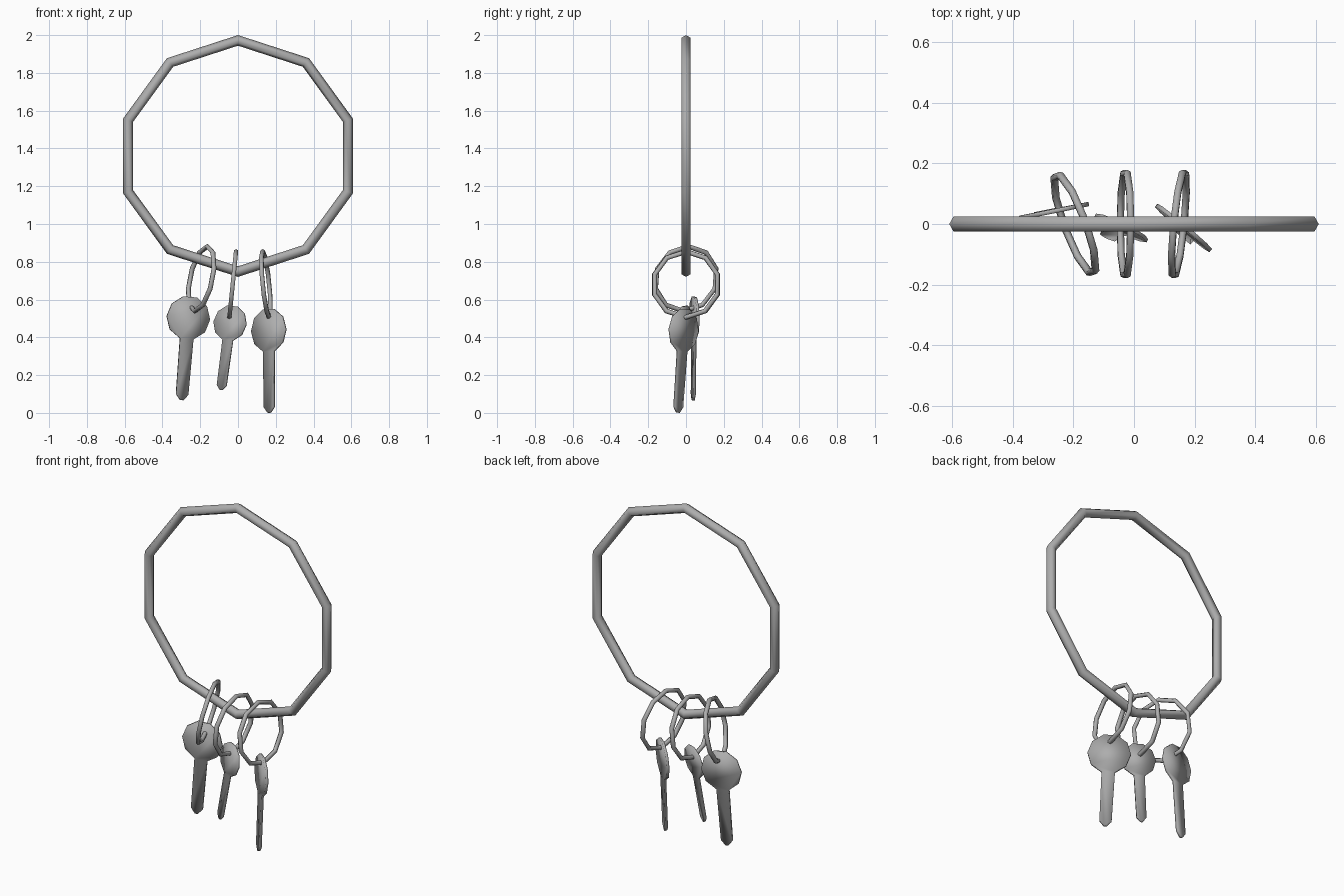
import bpy
import bmesh
import math
from mathutils import Matrix, Vector

cube = bpy.data.objects.get("Cube")
if cube:
    bpy.data.objects.remove(cube, do_unlink=True)

steel = bpy.data.materials.new("steel_grey")
steel.use_nodes = True
GREY = (0.42, 0.42, 0.42, 1)
steel.diffuse_color = GREY
steel.node_tree.nodes["Principled BSDF"].inputs["Base Color"].default_value = GREY


def frame(x_axis, z_axis, origin, size=1.0):
    """Placement matrix that keeps z_axis and squares x_axis to it."""
    z = Vector(z_axis).normalized()
    x = Vector(x_axis)
    x = (x - z * x.dot(z)).normalized()
    y = z.cross(x)
    turn = Matrix((x, y, z)).transposed().to_4x4()
    return Matrix.Translation(origin) @ turn @ Matrix.Scale(size, 4)


def add_ring(name, centre, normal, radius, tube):
    """Ten-sided ring with a six-sided tube and one corner pointing up."""
    bpy.ops.mesh.primitive_torus_add(major_radius=radius, minor_radius=tube,
                                     major_segments=10, minor_segments=6)
    ring = bpy.context.object
    ring.name = name
    ring.matrix_world = frame((0, 0, 1), normal, centre)
    ring.data.materials.append(steel)
    bpy.ops.object.shade_smooth()


def add_key(name, head_centre, across, upward, size=1.0):
    """Flat key: ten-sided head plus a blade with a blunt point."""
    head, half_blade, length, thick = 0.117, 0.033, 0.437, 0.014
    # Head corners, starting and ending where the blade joins
    outline = [(head * math.cos(math.radians(a)), head * math.sin(math.radians(a)))
               for a in range(-72, 253, 36)]
    # Down one side of the blade and back up the other
    outline += [(-half_blade, 0.03 - length), (-0.008, -length),
                (0.008, -length), (half_blade, 0.03 - length)]
    bm = bmesh.new()
    verts = [bm.verts.new((x, -thick / 2, z)) for x, z in outline]
    bm.faces.new(verts[:10])
    bm.faces.new(verts[9:] + verts[:1])
    grown = bmesh.ops.extrude_face_region(bm, geom=bm.faces[:], use_keep_orig=True)
    moved = [g for g in grown["geom"] if isinstance(g, bmesh.types.BMVert)]
    bmesh.ops.translate(bm, verts=moved, vec=(0, thick, 0))
    bmesh.ops.recalc_face_normals(bm, faces=bm.faces[:])
    mesh = bpy.data.meshes.new(name)
    bm.to_mesh(mesh)
    bm.free()
    mesh.materials.append(steel)
    for p in mesh.polygons:
        p.use_smooth = True
    key = bpy.data.objects.new(name, mesh)
    bpy.context.collection.objects.link(key)
    key.matrix_world = frame(across, upward, head_centre, size)


# Large carrying ring
add_ring("large_ring", (0, 0, 1.36), (0, 1, 0), 0.612, 0.028)

# Small link rings hanging from it
add_ring("right_link", (-0.195, 0, 0.71), (1, 0.37, -0.22), 0.175, 0.013)
add_ring("middle_link", (-0.028, 0, 0.68), (1, 0, -0.1), 0.175, 0.013)
add_ring("left_link", (0.148, 0, 0.68), (1, -0.1, 0.1), 0.175, 0.013)

# Keys, one on each link
add_key("right_key", (-0.263, 0.043, 0.503), (1, 0.2, 0), (0.035, 0.005, 0.43))
add_key("middle_key", (-0.042, -0.013, 0.475), (0.9, -0.43, 0), (0.048, 0.03, 0.36), 0.82)
add_key("left_key", (0.163, -0.013, 0.437), (0.77, -0.64, 0), (-0.003, 0.03, 0.435))
